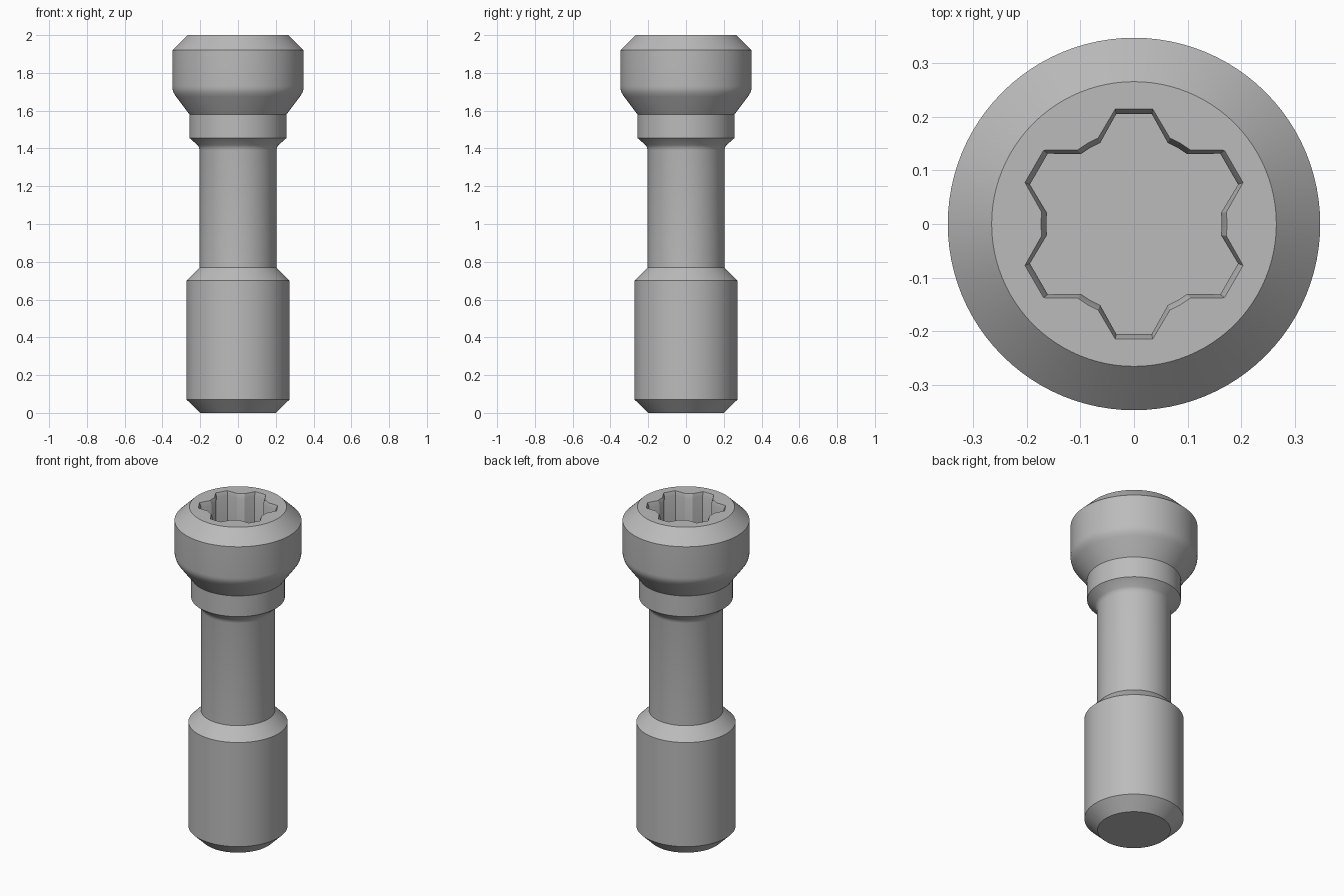
import bpy
import bmesh
from math import sin, cos, radians, tau

SEGMENTS = 96
LOBES = 6

cube = bpy.data.objects.get("Cube")
if cube:
    bpy.data.objects.remove(cube, do_unlink=True)

steel = bpy.data.materials.new("plain grey steel")
steel.use_nodes = True
GREY = (0.5, 0.5, 0.5, 1)
steel.diffuse_color = GREY
steel.node_tree.nodes["Principled BSDF"].inputs["Base Color"].default_value = GREY

# Turned outline (radius, height), from the foot up to the rim of the head
OUTLINE = [
    (0.20, 0), (0.272, 0.07), (0.272, 0.70), (0.203, 0.77),    # lower barrel
    (0.203, 1.39), (0.206, 1.405), (0.214, 1.418),             # shank and fillet
    (0.257, 1.455), (0.257, 1.58),                             # collar
    (0.328, 1.675), (0.341, 1.695), (0.347, 1.715),            # rounded underside
    (0.348, 1.73), (0.348, 1.92), (0.266, 2.0),                # head and chamfer
]


def circle(radius):
    return [(radius * cos(tau * i / SEGMENTS), radius * sin(tau * i / SEGMENTS))
            for i in range(SEGMENTS)]


def star(inset):
    """Six-lobed socket section with flat tips and softened valleys."""
    points = []
    for lobe in range(LOBES):
        for radius, angle in ((0.218, -9.2), (0.218, 9.2),
                              (0.174, 22.7), (0.174, 30), (0.174, 37.3)):
            a = radians(30 + 60 * lobe + angle)
            points.append(((radius - inset) * cos(a), (radius - inset) * sin(a)))
    return points


def add_ring(bm, points, z):
    return [bm.verts.new((x, y, z)) for x, y in points]


def skin(bm, rings):
    for low, high in zip(rings, rings[1:]):
        n = len(low)
        for i in range(n):
            j = (i + 1) % n
            bm.faces.new((low[i], low[j], high[j], high[i]))


def loop_edges(bm, ring):
    return [bm.edges.get((a, b)) for a, b in zip(ring, ring[1:] + ring[:1])]


bm = bmesh.new()

# Turned body
body = [add_ring(bm, circle(r), z) for r, z in OUTLINE]
skin(bm, body)
bm.faces.new(body[0])

# Drive socket: chamfered mouth, straight walls, flat floor
socket = [add_ring(bm, star(inset), z)
          for inset, z in ((0, 2.0), (0.01, 1.975), (0.01, 1.70))]
skin(bm, socket)
bm.faces.new(socket[-1])

# Flat top between the rim and the socket mouth
bmesh.ops.triangle_fill(bm, use_beauty=True, normal=(0, 0, 1),
                        edges=loop_edges(bm, body[-1]) + loop_edges(bm, socket[0]))
bmesh.ops.recalc_face_normals(bm, faces=bm.faces)

mesh = bpy.data.meshes.new("socket_screw")
bm.to_mesh(mesh)
bm.free()
mesh.materials.append(steel)
screw = bpy.data.objects.new("socket_screw", mesh)
bpy.context.collection.objects.link(screw)

bpy.ops.object.select_all(action="DESELECT")
screw.select_set(True)
bpy.context.view_layer.objects.active = screw
bpy.ops.object.shade_smooth_by_angle(angle=radians(25))
